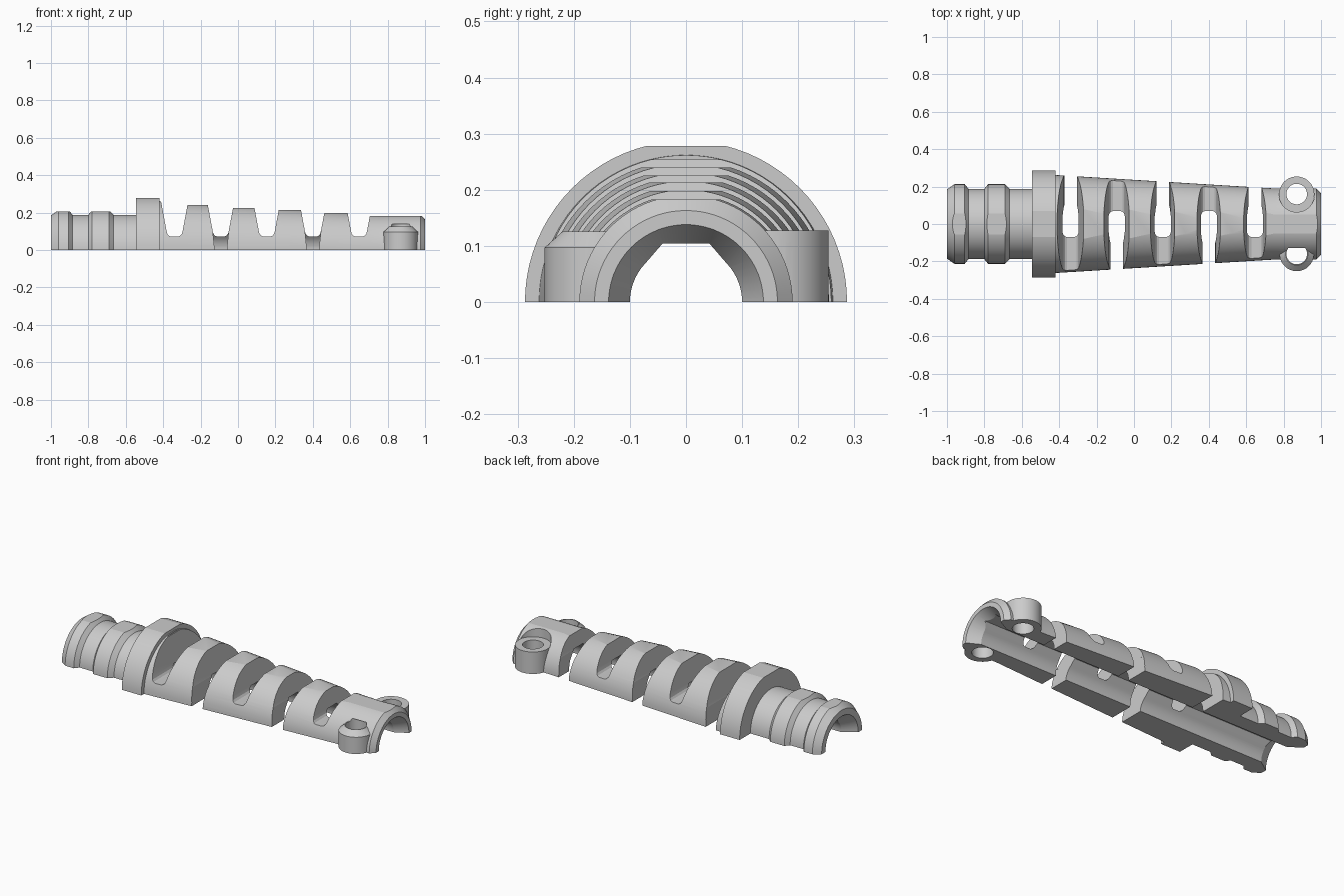
import bpy, bmesh, math

if "Cube" in bpy.data.objects:
    bpy.data.objects.remove(bpy.data.objects["Cube"], do_unlink=True)

grey = bpy.data.materials.new("light_grey_plastic")
grey.use_nodes = True
grey.diffuse_color = (0.6, 0.6, 0.6, 1)
grey.node_tree.nodes["Principled BSDF"].inputs["Base Color"].default_value = (0.6, 0.6, 0.6, 1)


def loft(name, rings):
    """Closed solid through equal-length rings of 3D points."""
    bm = bmesh.new()
    loops = [[bm.verts.new(p) for p in ring] for ring in rings]
    n = len(loops[0])
    for a, b in zip(loops, loops[1:]):
        for i in range(n):
            j = (i + 1) % n
            bm.faces.new((a[i], a[j], b[j], b[i]))
    bm.faces.new(loops[0])
    bm.faces.new(loops[-1])
    bmesh.ops.recalc_face_normals(bm, faces=bm.faces)
    mesh = bpy.data.meshes.new(name)
    bm.to_mesh(mesh)
    bm.free()
    mesh.materials.append(grey)
    obj = bpy.data.objects.new(name, mesh)
    bpy.context.collection.objects.link(obj)
    return obj


def turned(name, profile, section):
    """Scale a unit section along x by (x, radius) stations."""
    return loft(name, [[(x, r * y, r * z) for y, z in section] for x, r in profile])


def prism(name, outline, y0, y1):
    """xz outline extruded along y."""
    return loft(name, [[(x, y, z) for x, z in outline] for y in (y0, y1)])


def mirrored(half, cx):
    return [(cx + x, z) for x, z in half] + [(cx - x, z) for x, z in reversed(half)]


def post(name, cx, cy, stations, n=48):
    """Upright turned part from (z, radius) stations."""
    angles = [math.tau * (i + 0.5) / n for i in range(n)]
    return loft(name, [[(cx + r * math.cos(a), cy + r * math.sin(a), z) for a in angles]
                       for z, r in stations])


def combine(target, tool, operation):
    mod = target.modifiers.new(tool.name, 'BOOLEAN')
    mod.operation = operation
    mod.solver = 'EXACT'
    mod.object = tool
    bpy.context.view_layer.objects.active = target
    bpy.ops.object.modifier_apply(modifier=mod.name)
    bpy.data.objects.remove(tool, do_unlink=True)


# Unit sections: half disc, full disc, and teardrop with a flat roof
inner = [math.pi * (i / 40 - 0.5) for i in range(1, 40)]
half_disc = [(-1, 0)] + [(math.sin(a), math.cos(a)) for a in inner] + [(1, 0)]
disc = [(math.cos(a), math.sin(a)) for a in (math.tau * (i + 0.5) / 60 for i in range(60))]
arc = [(math.cos(t), math.sin(t)) for t in (math.pi * (0.75 + 1.5 * i / 40) for i in range(41))]
teardrop = arc + [(0.42, 1.04), (-0.42, 1.04)]

# Outer body: ridged spigot, flange, tapered sleeve, clamp end
shell = turned("strain_relief_shell", [
    (-1, 0.185), (-0.96, 0.213), (-0.905, 0.213), (-0.885, 0.188), (-0.8, 0.188),
    (-0.78, 0.213), (-0.69, 0.213), (-0.665, 0.188), (-0.545, 0.188),
    (-0.545, 0.287), (-0.42, 0.287), (-0.42, 0.262), (0.75, 0.19),
    (0.975, 0.19), (1, 0.163)], half_disc)

# Stepped flats along the crown, one level per section
flats = [(-1.1, 0.205), (-0.55, 0.278), (-0.415, 0.254), (-0.3, 0.24), (-0.09, 0.225),
         (0.157, 0.213), (0.4, 0.198), (0.65, 0.183), (1.1, 0.183)]
steps = [(-1.1, 0.5)]
for (x0, z), (x1, _) in zip(flats, flats[1:]):
    steps += [(x0, z), (x1, z)]
combine(shell, prism("crown_flats", steps[:-1] + [(1.1, 0.183), (1.1, 0.5)], -0.5, 0.5), 'DIFFERENCE')

# Clamp bosses: the left one has a spot face, the right one is chamfered
BX, BY = 0.87, 0.16
combine(shell, post("left_boss", BX, BY, [(0, 0.094), (0.16, 0.094)]), 'UNION')
combine(shell, post("spot_face", BX, BY, [(0.127, 0.096), (0.4, 0.096)]), 'DIFFERENCE')
combine(shell, post("right_boss", BX, -BY, [(0, 0.092), (0.097, 0.092), (0.126, 0.06)]), 'UNION')

# Cable bore with a round flared mouth at each end
combine(shell, turned("bore", [(-1.1, 0.1), (1.1, 0.1)], teardrop), 'DIFFERENCE')
for side, mouth in ((1, 0.138), (-1, 0.15)):
    flare = [(side * 0.92, 0.095), (side, mouth), (side * 1.05, mouth + 0.025)]
    combine(shell, turned("mouth", flare, disc), 'DIFFERENCE')

# Screw holes
for side, top in ((1, 0.4), (-1, 0.14)):
    combine(shell, post("screw_hole", BX, side * BY, [(-0.2, 0.055), (top, 0.055)]), 'DIFFERENCE')

# Alternating flex slots, each leaving a bridge on one side
u_half = [(0.02, 0.072), (0.031, 0.077), (0.039, 0.087), (0.043, 0.102), (0.08, 0.3)]
foot_half = [(0.033, -0.1), (0.034, 0.02), (0.0425, 0.1)]
for i in range(5):
    x = -0.339 + 0.2465 * i
    open_side = 1 if i % 2 == 0 else -1
    combine(shell, prism("slot", mirrored(u_half, x), -0.5, 0.5), 'DIFFERENCE')
    combine(shell, prism("slot_foot", mirrored(foot_half, x), 0.013 * open_side, 0.5 * open_side), 'DIFFERENCE')

bpy.ops.object.select_all(action='DESELECT')
shell.select_set(True)
bpy.context.view_layer.objects.active = shell
bpy.ops.object.shade_smooth_by_angle(angle=math.radians(12))
